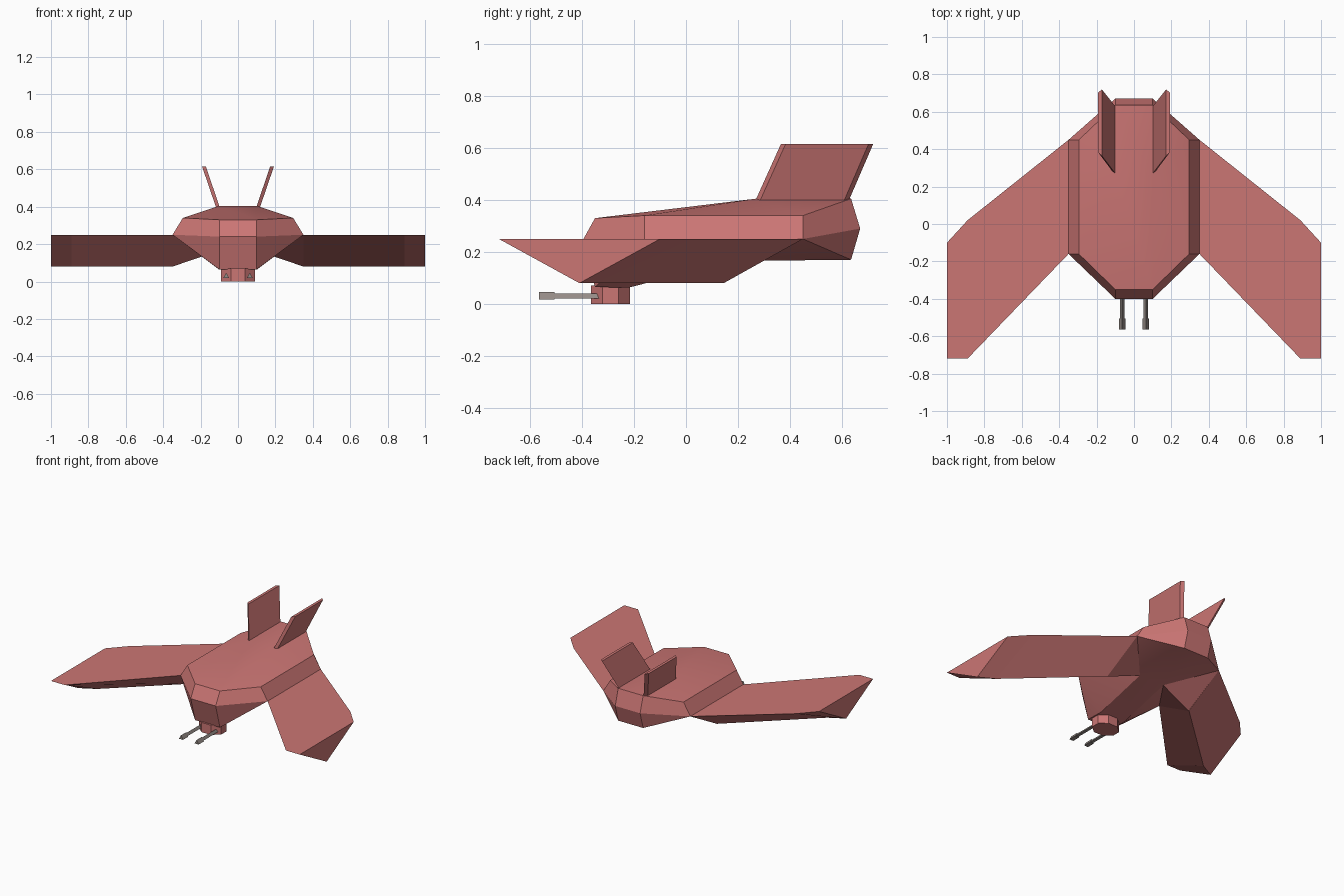
import bpy, bmesh, math
from mathutils import Matrix

old = bpy.data.objects.get("Cube")
if old:
    bpy.data.objects.remove(old)


def material(name, rgb):
    mat = bpy.data.materials.new(name)
    mat.use_nodes = True
    mat.diffuse_color = (*rgb, 1)
    mat.node_tree.nodes["Principled BSDF"].inputs["Base Color"].default_value = (*rgb, 1)
    return mat


red = material("dusty red", (0.60, 0.18, 0.175))
grey = material("gun grey", (0.30, 0.26, 0.24))


def finish(name, bm, mat, smooth=False):
    bmesh.ops.recalc_face_normals(bm, faces=bm.faces[:])
    mesh = bpy.data.meshes.new(name)
    bm.to_mesh(mesh)
    bm.free()
    mesh.materials.append(mat)
    obj = bpy.data.objects.new(name, mesh)
    bpy.context.collection.objects.link(obj)
    if smooth:
        bpy.ops.object.select_all(action='DESELECT')
        obj.select_set(True)
        bpy.context.view_layer.objects.active = obj
        bpy.ops.object.shade_smooth_by_angle(angle=math.radians(30))
    return obj


def loft(name, sections, mat, side=1):
    """Skin equal-sized sections and cap both ends; side=-1 mirrors in x."""
    bm = bmesh.new()
    rings = [[bm.verts.new((side * x, y, z)) for x, y, z in s] for s in sections]
    for a, b in zip(rings, rings[1:]):
        for i in range(len(a)):
            j = (i + 1) % len(a)
            bm.faces.new((a[i], a[j], b[j], b[i]))
    bm.faces.new(rings[0])
    bm.faces.new(rings[-1])
    return finish(name, bm, mat)


# Hull: left-side corner points, mirrored, joined by a flat centre strip
points = {
    "nose": (0.10, -0.40, 0.24), "nose_top": (0.10, -0.35, 0.33),
    "chin": (0.10, -0.35, 0.065), "chin_back": (0.10, -0.22, 0.063),
    "crest": (0.10, 0.27, 0.405), "tail_top": (0.10, 0.635, 0.405),
    "tail": (0.10, 0.67, 0.29), "tail_low": (0.10, 0.635, 0.17),
    "belly": (0.10, 0.18, 0.165), "keel": (0.35, 0.14, 0.08),
    "belt_f": (0.35, -0.16, 0.25), "belt_b": (0.35, 0.45, 0.25),
    "deck_f": (0.295, -0.16, 0.34), "deck_b": (0.295, 0.45, 0.34),
}
panels = [
    "nose nose_top deck_f belt_f", "belt_f deck_f deck_b belt_b",
    "nose_top crest deck_f", "deck_f crest deck_b", "crest tail_top deck_b",
    "deck_b tail_top tail belt_b", "nose belt_f chin", "chin belt_f chin_back",
    "chin_back belt_f belly", "belt_f keel belly", "keel belt_b belly",
    "belt_b tail_low belly", "belt_b tail tail_low",
]
strip = "nose nose_top crest tail_top tail tail_low belly chin_back chin".split()

bm = bmesh.new()
left = {k: bm.verts.new(p) for k, p in points.items()}
right = {k: bm.verts.new((-x, y, z)) for k, (x, y, z) in points.items()}
for panel in panels:
    keys = panel.split()
    bm.faces.new([left[k] for k in keys])
    bm.faces.new([right[k] for k in reversed(keys)])
for a, b in zip(strip, strip[1:] + strip[:1]):
    bm.faces.new((left[a], left[b], right[b], right[a]))
finish("hull", bm, red, smooth=True)


# Wings: triangular sections with the keel midway between the edges
def wing_section(x, front, back):
    return [(x, front, 0.25), (x, back, 0.25), (x, (front + back) / 2, 0.08)]


wing = [wing_section(0.35, -0.16, 0.45),
        wing_section(0.89, -0.72, 0.02),
        wing_section(1.0, -0.72, -0.10)]


# Fins: swept, leaning outward, outer face slightly shorter
def fin_section(x, front, back, z):
    return [(x, front, z), (x, back, z),
            (x + 0.02, back - 0.018, z), (x + 0.02, front + 0.018, z)]


fin = [fin_section(0.085, 0.25, 0.61, 0.36), fin_section(0.172, 0.365, 0.72, 0.615)]

for label, side in (("left", 1), ("right", -1)):
    loft(label + "_wing", wing, red, side)
    loft(label + "_fin", fin, red, side)


# Prism from a cone primitive
def prism(name, sides, radius, depth, transform, mat):
    bm = bmesh.new()
    bmesh.ops.create_cone(bm, cap_ends=True, segments=sides, radius1=radius,
                          radius2=radius, depth=depth, matrix=transform)
    return finish(name, bm, mat)


# Turret: eight-sided drum under the chin
flat = 1 / math.cos(math.pi / 8)
prism("turret", 8, flat, 0.07,
      Matrix.Translation((0, -0.29, 0.035)) @ Matrix.Diagonal((0.09, 0.075, 1, 1))
      @ Matrix.Rotation(math.pi / 8, 4, 'Z'), red)

# Guns: three-sided barrels with thicker muzzles
for label, x in (("left", 0.063), ("right", -0.063)):
    for part, radius, y0, y1 in (("barrel", 0.013, -0.52, -0.33),
                                 ("muzzle", 0.019, -0.565, -0.505)):
        place = (Matrix.Translation((x, (y0 + y1) / 2, 0.027))
                 @ Matrix.Rotation(math.pi / 2, 4, 'X'))
        prism(f"{label}_{part}", 3, radius, y1 - y0, place, grey)
